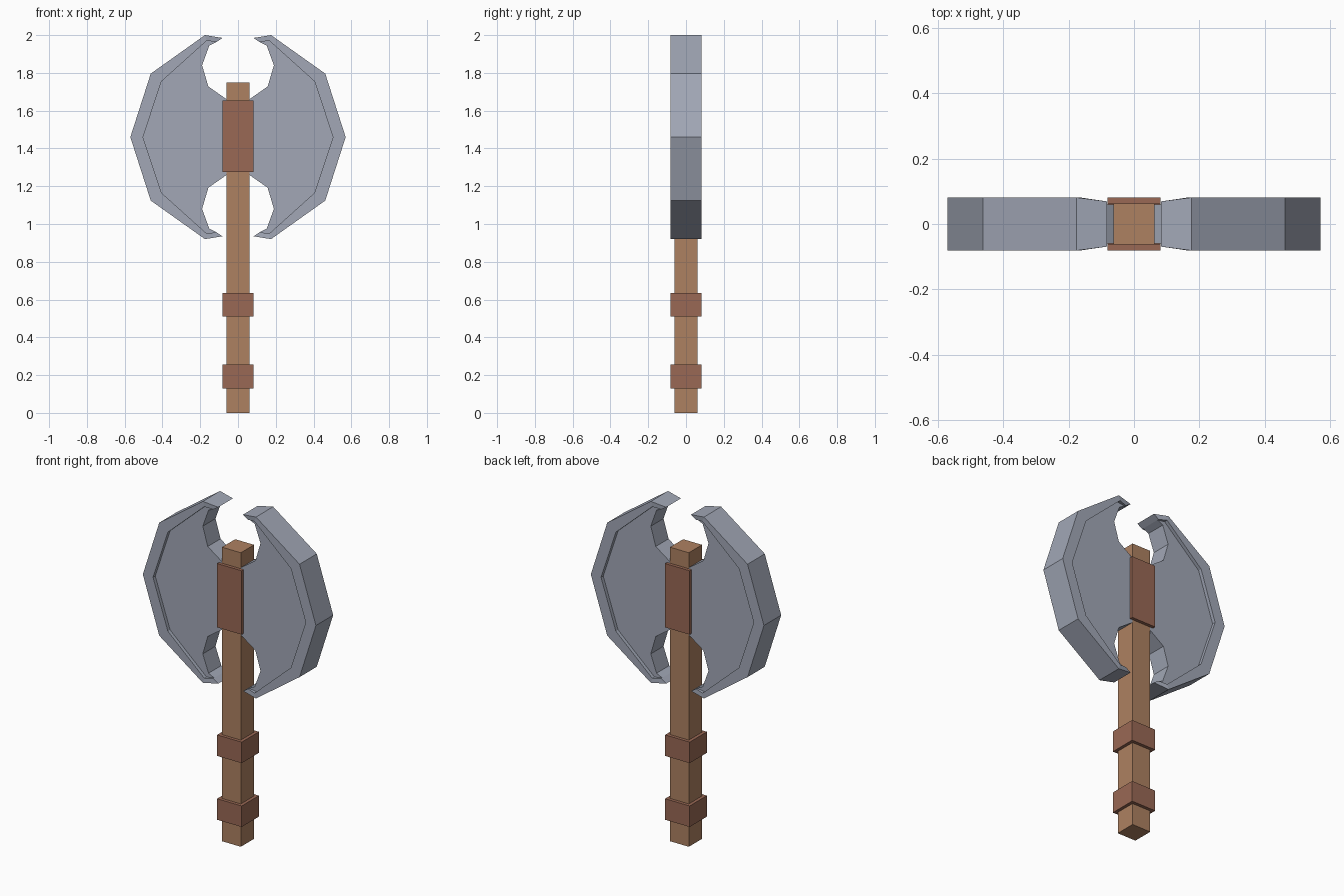
import bpy, bmesh

if "Cube" in bpy.data.objects:
    bpy.data.objects.remove(bpy.data.objects["Cube"])


def material(name, color):
    m = bpy.data.materials.new(name)
    m.diffuse_color = (*color, 1)
    m.use_nodes = True
    m.node_tree.nodes["Principled BSDF"].inputs["Base Color"].default_value = m.diffuse_color
    return m


wood = material("wood", (0.42, 0.22, 0.12))
binding = material("dark_wood", (0.32, 0.14, 0.09))
steel = material("steel", (0.36, 0.39, 0.47))


def finish(name, bm, mat):
    bmesh.ops.recalc_face_normals(bm, faces=bm.faces)
    me = bpy.data.meshes.new(name)
    bm.to_mesh(me)
    bm.free()
    me.materials.append(mat)
    ob = bpy.data.objects.new(name, me)
    bpy.context.collection.objects.link(ob)
    return ob


def box(name, lo, hi, mat):
    bm = bmesh.new()
    bmesh.ops.create_cube(bm, size=1)
    for v in bm.verts:
        v.co = [(a + b) / 2 + c * (b - a) for a, b, c in zip(lo, hi, v.co)]
    return finish(name, bm, mat)


# Handle and grip rings
H, R = 0.062, 0.081
box("handle", (-H, -H, 0), (H, H, 1.75), wood)
for i, z in enumerate((0.13, 0.51)):
    box(f"grip_ring_{i + 1}", (-R, -R, z), (R, R, z + 0.125), binding)

# Front and back plates clamping the blades
box("front_plate", (-R, -R, 1.275), (R, -H, 1.655), binding)
box("back_plate", (-R, H, 1.275), (R, R, 1.655), binding)

# Blade: raised rim stations (outer x,z / inner x,z / half thickness), upper half
MID, WEB = 1.46, 0.06
upper = [((0.082, 0.525), (0.115, 0.503), 0.069),
         ((0.175, 0.54), (0.165, 0.511), R),
         ((0.462, 0.336), (0.405, 0.295), R)]
middle = [((0.57, 0), (0.503, 0), R)]
flip = lambda p: (p[0], -p[1])
stations = upper + middle + [(flip(o), flip(i), t) for o, i, t in reversed(upper)]
# Scalloped inner edge of the web, from lower horn to upper horn
scallop = [(0.06, 0.2), (0.157, 0.268), (0.19, 0.38), (0.152, 0.485)]
scallop = [flip(p) for p in reversed(scallop)] + scallop

bm = bmesh.new()
vert = lambda p, y: bm.verts.new((p[0], y, MID + p[1]))
rings = [[vert(o, -t), vert(i, -t), vert(i, -WEB), vert(i, WEB), vert(i, t), vert(o, t)]
         for o, i, t in stations]
for a, b in zip(rings, rings[1:]):
    for j in (0, 1, 3, 4, 5):
        k = (j + 1) % 6
        bm.faces.new((a[j], a[k], b[k], b[j]))
for end in (rings[0], rings[-1]):
    bm.faces.new(end)
front = [vert(p, -WEB) for p in scallop]
back = [vert(p, WEB) for p in scallop]
bm.faces.new([r[2] for r in rings] + front)
bm.faces.new([r[3] for r in rings] + back)
front = [rings[-1][2]] + front + [rings[0][2]]
back = [rings[-1][3]] + back + [rings[0][3]]
for i in range(len(front) - 1):
    bm.faces.new((front[i], front[i + 1], back[i + 1], back[i]))
blade = finish("axe_blades", bm, steel)
mirror = blade.modifiers.new("mirror", 'MIRROR')
mirror.use_mirror_merge = False
